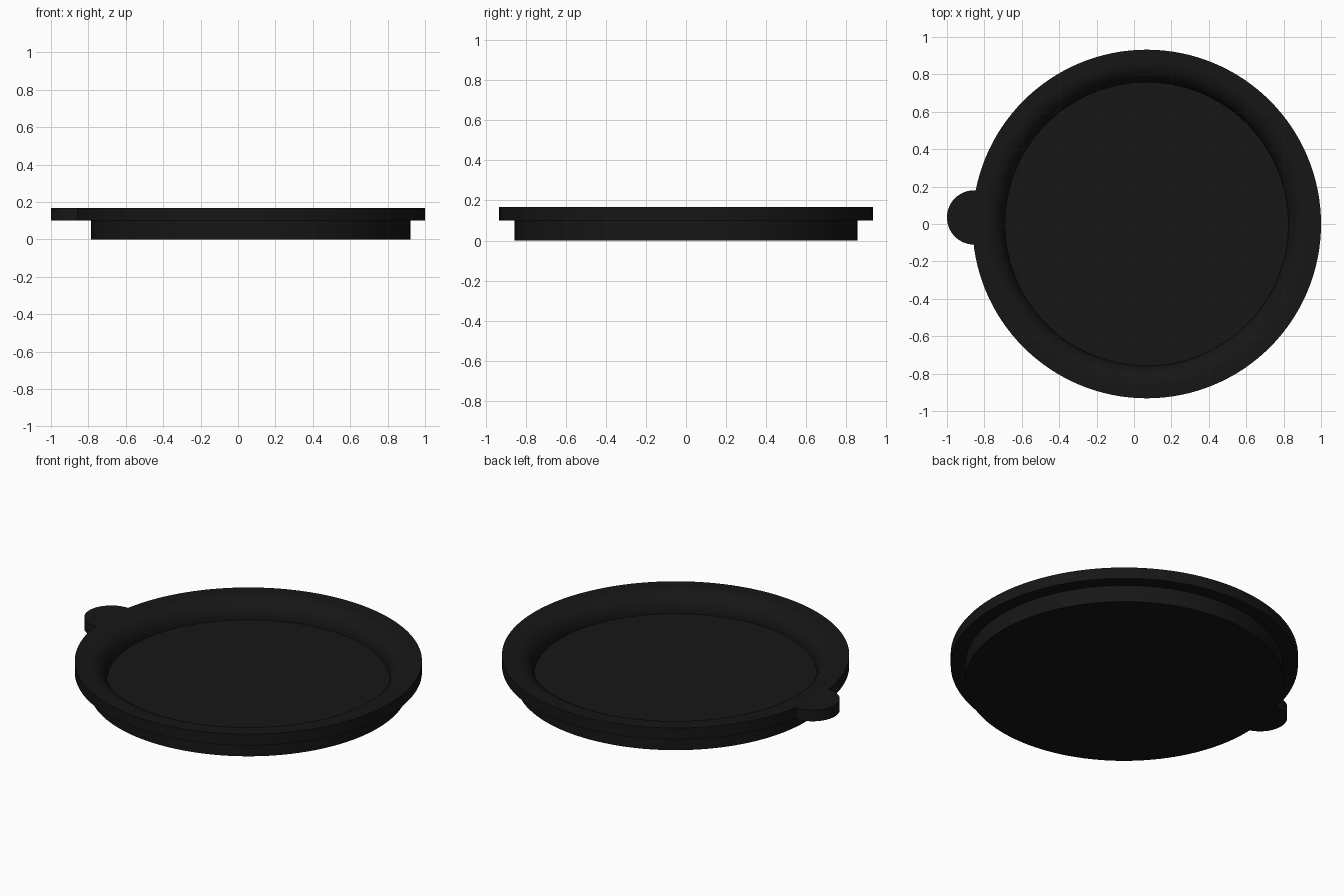
import bpy, bmesh, math

if "Cube" in bpy.data.objects:
    bpy.data.objects.remove(bpy.data.objects["Cube"])

CX, R, TOP, LIP = 0.068, 0.932, 0.167, 0.10
FLOOR, R_FLOOR, FILLET = 0.057, 0.758, 0.11
SEG = 128

black = bpy.data.materials.new("black_rubber")
black.diffuse_color = (0.008, 0.008, 0.008, 1)
black.use_nodes = True
black.node_tree.nodes["Principled BSDF"].inputs["Base Color"].default_value = black.diffuse_color


def finish(bm, name):
    bmesh.ops.remove_doubles(bm, verts=bm.verts, dist=1e-5)
    bmesh.ops.recalc_face_normals(bm, faces=bm.faces)
    me = bpy.data.meshes.new(name)
    bm.to_mesh(me)
    bm.free()
    ob = bpy.data.objects.new(name, me)
    bpy.context.collection.objects.link(ob)
    me.materials.append(black)
    bpy.ops.object.select_all(action='DESELECT')
    ob.select_set(True)
    bpy.context.view_layer.objects.active = ob
    bpy.ops.object.shade_smooth_by_angle(angle=math.radians(30))
    return ob


# Lid: stepped body, overhanging rim, rounded inner lip and sunken floor
profile = [(0, 0), (0.855, 0), (0.855, LIP), (R, LIP), (R, TOP)]
for i in range(13):
    a = math.radians(90 + 90 * i / 12)
    profile.append((R_FLOOR + FILLET + FILLET * math.cos(a),
                    FLOOR + FILLET * math.sin(a)))
profile.append((0, FLOOR))

bm = bmesh.new()
verts = [bm.verts.new((CX + r, 0, z)) for r, z in profile]
edges = [bm.edges.new(pair) for pair in zip(verts, verts[1:])]
bmesh.ops.spin(bm, geom=verts + edges, cent=(CX, 0, 0), axis=(0, 0, 1),
               angle=2 * math.pi, steps=SEG, use_merge=True)
finish(bm, "lid")

# Pull tab: round ear whose inner edge follows the rim
TX, TY, TR = -0.855, 0.035, 0.145
inner = R - 0.004
outline = []
for i in range(33):
    a = math.radians(90 + 180 * i / 32)
    outline.append((TX + TR * math.cos(a), TY + TR * math.sin(a)))
for i in range(13):
    y = TY - TR + 2 * TR * i / 12
    outline.append((CX - math.sqrt(inner ** 2 - y ** 2), y))

bm = bmesh.new()
face = bm.faces.new([bm.verts.new((x, y, LIP)) for x, y in outline])
ext = bmesh.ops.extrude_face_region(bm, geom=[face], use_keep_orig=True)
top = [g for g in ext["geom"] if isinstance(g, bmesh.types.BMVert)]
bmesh.ops.translate(bm, verts=top, vec=(0, 0, TOP - LIP))
finish(bm, "pull_tab")
